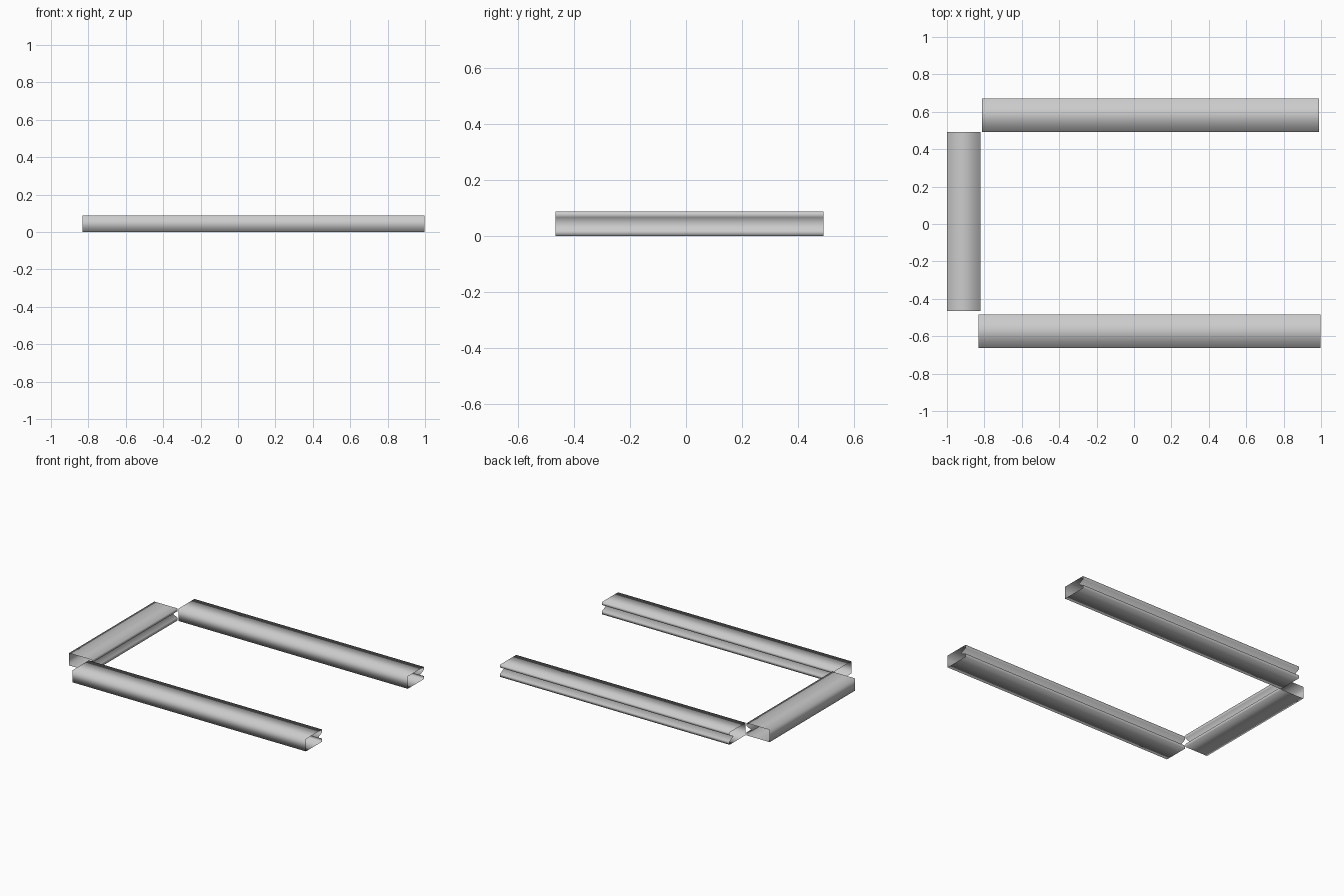
import bpy, bmesh, math
from mathutils import Matrix

if "Cube" in bpy.data.objects:
    bpy.data.objects.remove(bpy.data.objects["Cube"])

W, H = 0.18, 0.087
# cross-section (across, z): box with a V groove along its far side
PROFILE = [(0, 0), (W, 0), (W, 0.022), (W - 0.045, 0.044), (W, 0.066), (W, H), (0, H)]


def beam(name, length, loc, angle=0):
    """Thin open-ended tube running along local x, groove facing local +y."""
    bm = bmesh.new()
    a = [bm.verts.new((0, y, z)) for y, z in PROFILE]
    b = [bm.verts.new((length, y, z)) for y, z in PROFILE]
    n = len(PROFILE)
    for i in range(n):
        j = (i + 1) % n
        bm.faces.new((a[i], a[j], b[j], b[i]))
    for f in bm.faces:
        f.smooth = True
        f.normal_flip()
    bm.transform(Matrix.Translation((*loc, 0)) @ Matrix.Rotation(angle, 4, 'Z'))
    me = bpy.data.meshes.new(name)
    bm.to_mesh(me)
    bm.free()
    ob = bpy.data.objects.new(name, me)
    bpy.context.collection.objects.link(ob)
    return ob


# long front and back beams, groove facing the back
beam("front_beam", 1.83, (-0.832, -0.664))
beam("back_beam", 1.80, (-0.812, 0.491))
# short left beam, groove facing right
beam("left_beam", 0.957, (-1.0, 0.491), -math.pi / 2)
